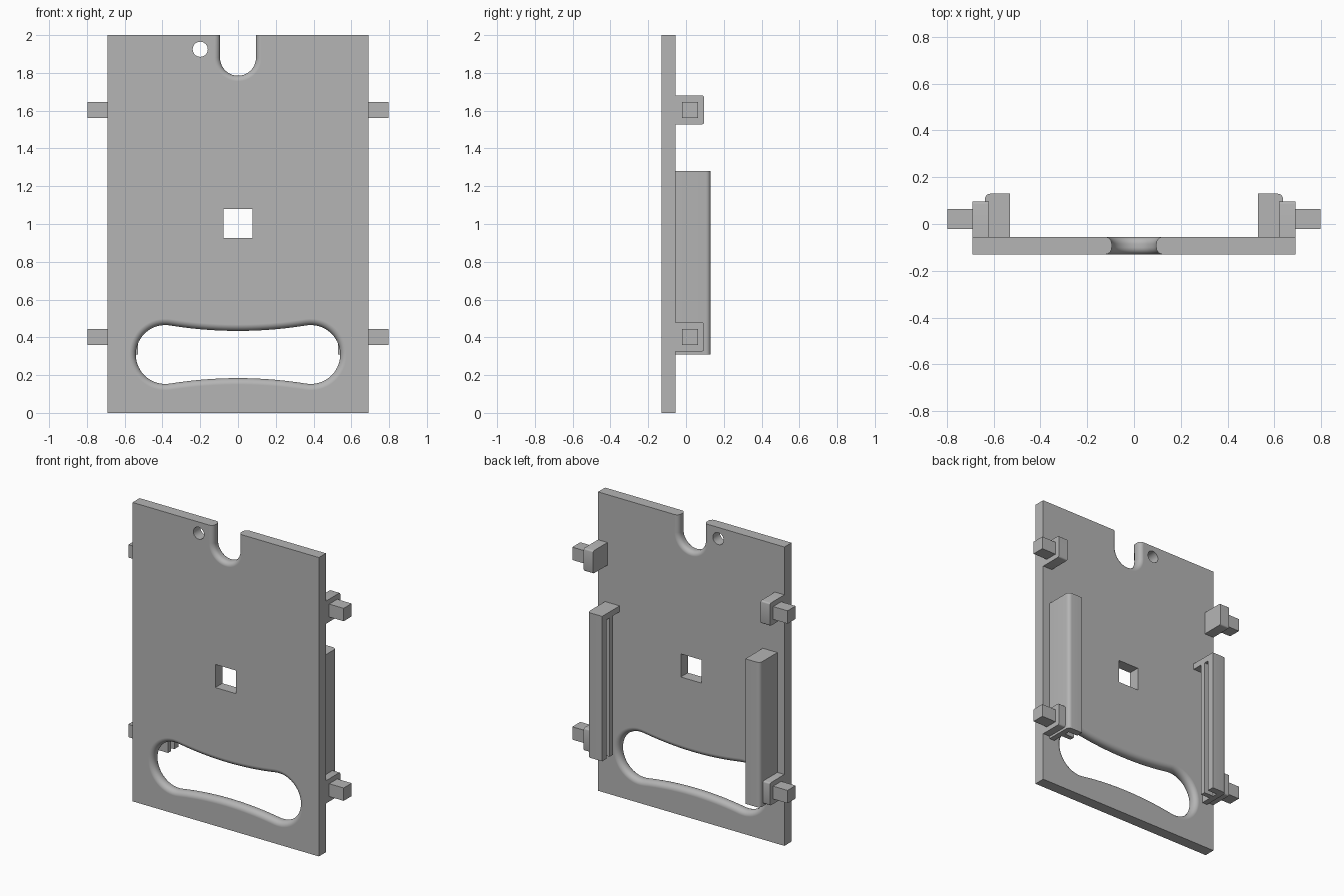
import bpy, bmesh
from math import sin, cos, pi, sqrt, radians, atan2
from mathutils import Vector

if "Cube" in bpy.data.objects:
    bpy.data.objects.remove(bpy.data.objects["Cube"])

grey = bpy.data.materials.new("plain_grey")
grey.use_nodes = True
grey.diffuse_color = (0.46, 0.46, 0.46, 1)
grey.node_tree.nodes["Principled BSDF"].inputs["Base Color"].default_value = grey.diffuse_color

FRONT, BACK, REAR = -0.13, -0.055, 0.13   # plate faces and rail back
MID = (FRONT + BACK) / 2


def finish(name, bm):
    bmesh.ops.recalc_face_normals(bm, faces=bm.faces)
    mesh = bpy.data.meshes.new(name)
    bm.to_mesh(mesh)
    bm.free()
    mesh.materials.append(grey)
    obj = bpy.data.objects.new(name, mesh)
    bpy.context.collection.objects.link(obj)
    return obj


def smooth(obj, angle=35):
    bpy.ops.object.select_all(action='DESELECT')
    obj.select_set(True)
    bpy.context.view_layer.objects.active = obj
    bpy.ops.object.shade_smooth_by_angle(angle=radians(angle))


def loft(name, rings):
    """Skin equal-length closed rings and cap both ends."""
    bm = bmesh.new()
    loops = [[bm.verts.new(p) for p in ring] for ring in rings]
    for a, b in zip(loops, loops[1:]):
        for i in range(len(a)):
            j = (i + 1) % len(a)
            bm.faces.new((a[i], a[j], b[j], b[i]))
    bm.faces.new(loops[0])
    bm.faces.new(loops[-1])
    return finish(name, bm)


def box(name, x, y, z, round_rear=0):
    bm = bmesh.new()
    bmesh.ops.create_cube(bm, size=1)
    for v in bm.verts:
        v.co = [(r[0] + r[1]) / 2 + c * (r[1] - r[0]) for r, c in zip((x, y, z), v.co)]
    if round_rear:
        edges = [e for e in bm.edges if all(abs(v.co.y - y[1]) < 1e-4 for v in e.verts)
                 and abs(e.verts[0].co.x - e.verts[1].co.x) > 1e-4]
        bmesh.ops.bevel(bm, geom=edges, offset=round_rear, segments=3, profile=0.5, affect='EDGES')
    return finish(name, bm)


def arc(cx, cz, r, a0, a1, n):
    return [(cx + r * cos(a0 + (a1 - a0) * i / n), cz + r * sin(a0 + (a1 - a0) * i / n))
            for i in range(n + 1)]


def grow(outline, d):
    """Offset a counter-clockwise outline outwards."""
    pts = [Vector(p) for p in outline]
    out = []
    for i, p in enumerate(pts):
        t = (pts[(i + 1) % len(pts)] - pts[i - 1]).normalized()
        out.append(p + d * Vector((t.y, -t.x)))
    return out


def cutter(name, outline, r=0.0):
    """Through-cutter; r flares it at both faces so the cut edge comes out rounded."""
    half = (BACK - FRONT) / 2
    levels = [(-half - 0.05, r)]
    if r:
        n = 6
        quarter = [(half - r + r * sin(pi / 2 * i / n), r - r * cos(pi / 2 * i / n))
                   for i in range(n + 1)]
        levels += [(-y, d) for y, d in reversed(quarter)] + quarter
    levels.append((half + 0.05, r))
    rings = [[(p[0], MID + y, p[1]) for p in grow(outline, d)] for y, d in levels]
    obj = loft(name, rings)
    obj.hide_render = True
    return obj


# Handle opening: two round ends joined by shallow inward curves
cz, rad, ex = 0.309, 0.156, 0.385
tilt = 0.157
right_end = arc(ex, cz, rad, -pi / 2 - tilt, pi / 2 + tilt, 32)
tx, tz = right_end[-1][0], right_end[-1][1] - cz
waist = 0.125
top_curve = [(x, cz + waist + (tz - waist) * (x / tx) ** 2)
             for x in [tx * (1 - 2 * i / 20) for i in range(1, 20)]]
half_loop = right_end + top_curve
handle = half_loop + [(-x, 2 * cz - z) for x, z in half_loop]

# Notch: a U open through the top edge
notch = arc(0, 1.88, 0.095, pi, 2 * pi, 32) + [(0.095, 2.2), (-0.095, 2.2)]
hole = arc(-0.2, 1.925, 0.04, 0, 2 * pi, 32)[:-1]

# Main plate with its four openings
plate = box("back_plate", (-0.69, 0.69), (FRONT, BACK), (0, 2))
cutters = [cutter("handle_cutter", handle, 0.034),
           cutter("notch_cutter", notch, 0.03),
           cutter("round_hole_cutter", hole),
           box("square_hole_cutter", (-0.077, 0.077), (FRONT - 0.05, BACK + 0.05), (0.925, 1.08))]
bpy.context.view_layer.objects.active = plate
for c in cutters:
    mod = plate.modifiers.new(c.name, 'BOOLEAN')
    mod.operation, mod.solver, mod.object = 'DIFFERENCE', 'EXACT', c
    bpy.ops.object.modifier_apply(modifier=mod.name)
    bpy.data.objects.remove(c)
smooth(plate)
normals = plate.modifiers.new("flat_face_normals", 'WEIGHTED_NORMAL')
normals.keep_sharp = True

# Rail section: outer wall with a rounded rear corner and two inward lips
wall, inner, base = 0.6, 0.53, BACK - 0.003
outside = [(0.638, base)] + arc(0.613, REAR - 0.025, 0.025, 0, pi / 2, 5) + [(inner, REAR)]
lips = [(inner, 0.083), (wall, 0.083), (wall, 0.05),
        (inner, 0.05), (inner, 0.017), (wall, 0.017), (wall, base)]

for side, s in (("left", 1), ("right", -1)):
    def extrude(name, section, z0, z1):
        smooth(loft(name, [[(s * x, y, z) for x, y in section] for z in (z0, z1)]))

    extrude(side + "_rail", outside + lips, 0.31, 1.24)
    extrude(side + "_rail_cap", outside + [(inner, base)], 1.24, 1.28)

    # Mounting blocks with square pins pointing outwards
    for level, z in (("lower", 0.402), ("upper", 1.604)):
        block_x = sorted((s * 0.62, s * 0.69))
        pin_x = sorted((s * 0.685, s * 0.797))
        smooth(box(f"{side}_{level}_block", block_x, (base, 0.096), (z - 0.076, z + 0.076), 0.01))
        box(f"{side}_{level}_pin", pin_x, (-0.021, 0.064), (z - 0.043, z + 0.043))
